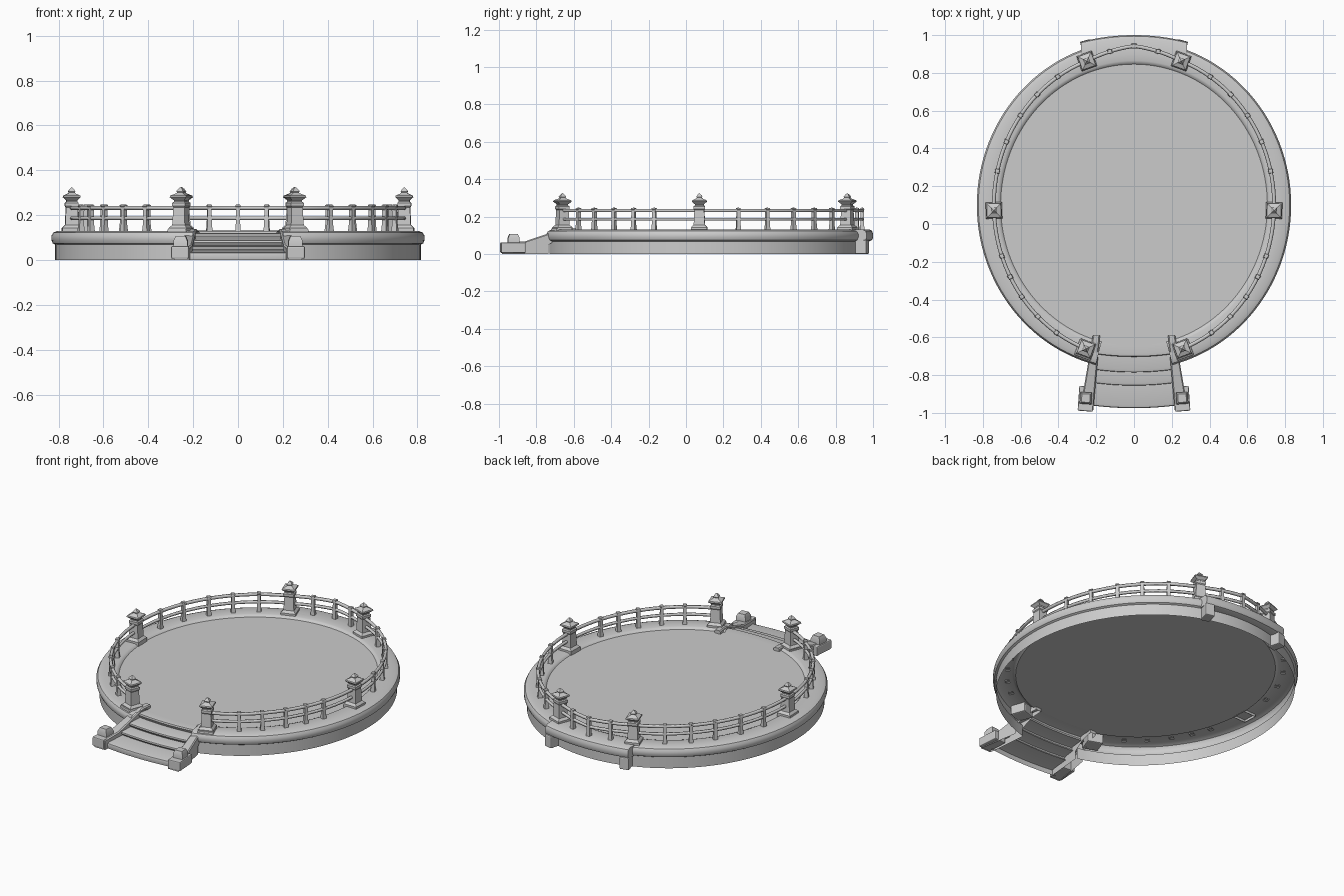
import bpy, bmesh, math

if "Cube" in bpy.data.objects:
    bpy.data.objects.remove(bpy.data.objects["Cube"])

CY = 0.10  # centre of the oval deck


def finish(name, bm, angle=35):
    bmesh.ops.remove_doubles(bm, verts=bm.verts, dist=1e-5)
    bmesh.ops.recalc_face_normals(bm, faces=bm.faces)
    me = bpy.data.meshes.new(name)
    bm.to_mesh(me)
    bm.free()
    ob = bpy.data.objects.new(name, me)
    bpy.context.collection.objects.link(ob)
    bpy.ops.object.select_all(action='DESELECT')
    ob.select_set(True)
    bpy.context.view_layer.objects.active = ob
    bpy.ops.object.shade_smooth_by_angle(angle=math.radians(angle))
    return ob


def skin(bm, rows, skip=lambda i: False, closed=False):
    """Join rows of points with quads."""
    vs = [[bm.verts.new(p) for p in r] for r in rows]
    n = len(vs)
    for i in range(n if closed else n - 1):
        if skip(i):
            continue
        a, b = vs[i], vs[(i + 1) % n]
        for j in range(len(a) - 1):
            bm.faces.new((a[j], a[j + 1], b[j + 1], b[j]))
    return vs


def square_tower(name, profile, x, y, rot):
    """Four-sided post from (half width, z) pairs."""
    bm = bmesh.new()
    rows = []
    for k in range(4):
        a = rot + math.pi / 4 + k * math.pi / 2
        rows.append([(x + w * 1.414 * math.cos(a), y + w * 1.414 * math.sin(a), z) for w, z in profile])
    skin(bm, rows, closed=True)
    return finish(name, bm, 25)


# oval deck: rounded rim and open-bottomed skirt, with a gap for the stairs
N = 128
rim = [(.815, 0), (.815, .068), (.826, .074), (.832, .088), (.832, .108), (.824, .122),
       (.805, .13), (.725, .13), (.713, .126), (.706, .118)]
bm = bmesh.new()
rows = []
for i in range(N):
    t = 2 * math.pi * i / N
    rows.append([(r * math.sin(t), CY + (r + .04) * math.cos(t), z) for r, z in rim])
skin(bm, rows, skip=lambda i: N // 2 - 5 <= i < N // 2 + 5, closed=True)
finish("deck_rim", bm)
bm = bmesh.new()
bm.faces.new([bm.verts.new(r[-1]) for r in rows])
finish("deck_floor", bm)

# projecting lip at the back
bm = bmesh.new()
lip = [(.10, .131), (.02, .131), (.006, .124), (0, .11), (0, .086), (.006, .074), (.02, .068), (.06, .068)]
rows = []
for i in range(17):
    x = -.28 + .035 * i
    rows.append([(x, 1.0 - .035 * (x / .28) ** 2 - d, z) for d, z in lip])
vs = skin(bm, rows)
bm.faces.new(vs[0])
bm.faces.new(vs[-1])
finish("back_lip", bm)


def block(name, x, y, z0, z1, hx, hy, rot=0.0, bevel=.006):
    bpy.ops.mesh.primitive_cube_add(size=1, location=(x, y, (z0 + z1) / 2), rotation=(0, 0, rot))
    ob = bpy.context.object
    ob.name = name
    ob.scale = (2 * hx, 2 * hy, z1 - z0)
    bpy.ops.object.transform_apply(location=False, rotation=False, scale=True)
    m = ob.modifiers.new("soft_edges", 'BEVEL')
    m.width = bevel
    m.segments = 2
    return ob


for s in (-1, 1):
    block("back_foot", s * .25, .935, 0, .075, .028, .038, -s * .25)

# stairs: one curved sheet with rounded nosings
steps = [(-.60, .116), (-.67, .120), (-.685, .117), (-.688, .108), (-.68, .092), (-.755, .090), (-.768, .086),
         (-.77, .078), (-.76, .064), (-.825, .062), (-.838, .058), (-.84, .05), (-.83, .038),
         (-.945, .036), (-.957, .032), (-.96, .024), (-.955, 0)]
bm = bmesh.new()
rows = []
for i in range(13):
    u = -1 + i / 6
    rows.append([(u * (.20 + .03 * (-.60 - y) / .36), y - .015 * (1 - u * u), z) for y, z in steps])
skin(bm, rows)
finish("stairs", bm)

# sloping side walls of the stairs, hollow below, each with an end block
wall = [(-.59, .10, .138), (-.66, .09, .139), (-.70, .07, .122), (-.735, .05, .11), (-.736, 0, .11),
        (-.86, 0, .068), (-.975, 0, .06), (-.985, 0, .05)]
for s in (-1, 1):
    bm = bmesh.new()
    rows = []
    for y, zb, zt in wall:
        f = (-.59 - y) / .39
        xi, xo = .18 + .035 * f, .218 + .067 * f
        rows.append([(s * xi, y, zb), (s * xi, y, zt - .006), (s * (xi + .006), y, zt),
                     (s * (xo - .006), y, zt), (s * xo, y, zt - .006), (s * xo, y, zb)])
    vs = skin(bm, rows)
    bm.faces.new(vs[0])
    bm.faces.new(vs[-1])
    finish("stair_side_wall", bm)
    block("wall_foot", s * .254, -.925, .006, .062, .04, .066, s * .07)
    square_tower("wall_end_block", [(.031, .06), (.031, .085), (.022, .106), (0, .106)],
                 s * .255, -.922, s * .07)
    block("front_pedestal", s * .258, -.665, .075, .137, .046, .046, s * .35)

# railing line, with t measured from the back of the oval
RX, RY = .742, .81


def rail_point(t):
    x, y = RX * math.sin(t), CY + RY * math.cos(t)
    if y > CY and abs(x) < .25:
        y += .032 * (1 - abs(x) / .25)
    return x, y


# six lantern-shaped posts
post = [(.043, .115), (.043, .142), (.036, .15), (.03, .155), (.026, .235), (.03, .24), (.03, .255),
        (.024, .26), (.024, .266), (.039, .28), (.037, .287), (.016, .297), (.013, .301),
        (.016, .306), (.009, .317), (0, .326)]
T_BACK, T_SIDE, T_FRONT = math.radians(19.7), math.radians(92), math.radians(159.9)
for s in (-1, 1):
    for label, t in (("back", T_BACK), ("side", T_SIDE), ("front", T_FRONT)):
        x, y = rail_point(s * t)
        square_tower(label + "_post", post, x, y, -s * t)

# two rails sweeping round from one front post to the other
for name, z, r in (("top_rail", .232, .010), ("lower_rail", .186, .009)):
    cu = bpy.data.curves.new(name, 'CURVE')
    cu.dimensions = '3D'
    cu.bevel_depth = r
    cu.bevel_resolution = 1
    sp = cu.splines.new('POLY')
    sp.points.add(96)
    for i, p in enumerate(sp.points):
        x, y = rail_point(T_FRONT * (i / 48 - 1))
        p.co = (x, y, z, 1)
    bpy.context.collection.objects.link(bpy.data.objects.new(name, cu))

# balusters: one centre, the rest mirrored left and right
baluster = [(.013, .125), (.010, .16), (.009, .236), (.012, .238), (.010, .246), (0, .248)]
angles = [math.acos((y - CY) / RY) for y in (.28, .435, .575, .685, .78, -.17, -.28, -.385, -.49, -.575)]
angles.append(math.asin(.128 / RX))
for t in [0] + angles + [-a for a in angles]:
    x, y = rail_point(t)
    square_tower("baluster", baluster, x, y, -t)
